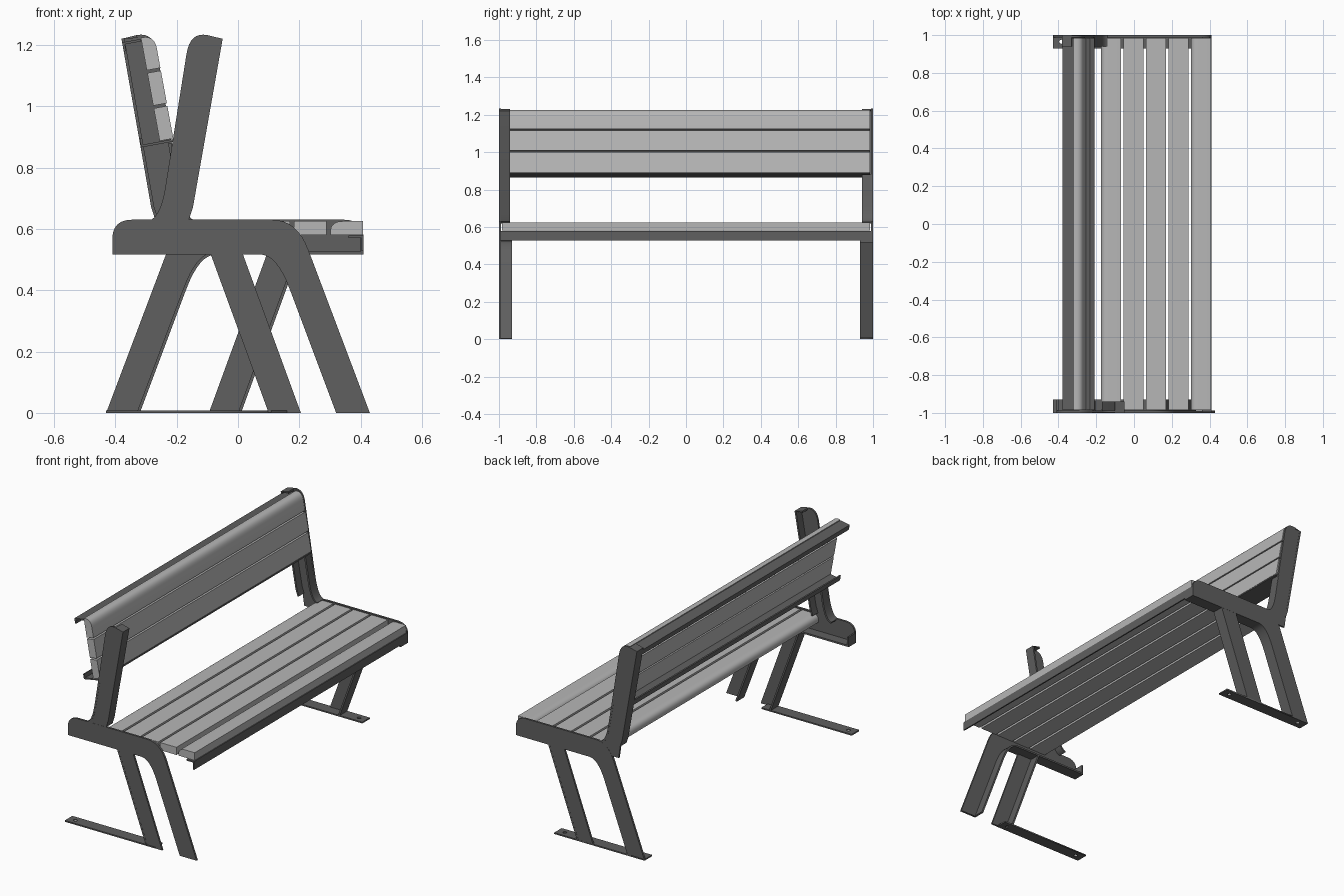
import bpy, bmesh, math
from mathutils import Vector

cube = bpy.data.objects.get("Cube")
if cube:
    bpy.data.objects.remove(cube, do_unlink=True)


def material(name, value):
    m = bpy.data.materials.new(name)
    m.use_nodes = True
    colour = (value, value, value, 1)
    m.diffuse_color = colour
    m.node_tree.nodes["Principled BSDF"].inputs["Base Color"].default_value = colour
    return m


STEEL = material("dark grey steel", 0.115)
SLAT = material("light grey slats", 0.47)


def prism(name, profile, y0, y1, mat, smooth=True):
    """Extrude an (x, z) outline along y."""
    bm = bmesh.new()
    face = bm.faces.new([bm.verts.new((x, y0, z)) for x, z in profile])
    out = bmesh.ops.extrude_face_region(bm, geom=[face])
    moved = [v for v in out["geom"] if isinstance(v, bmesh.types.BMVert)]
    bmesh.ops.translate(bm, verts=moved, vec=(0, y1 - y0, 0))
    bmesh.ops.recalc_face_normals(bm, faces=bm.faces)
    mesh = bpy.data.meshes.new(name)
    bm.to_mesh(mesh)
    bm.free()
    mesh.materials.append(mat)
    obj = bpy.data.objects.new(name, mesh)
    bpy.context.collection.objects.link(obj)
    if smooth:
        bpy.ops.object.select_all(action="DESELECT")
        obj.select_set(True)
        bpy.context.view_layer.objects.active = obj
        bpy.ops.object.shade_smooth_by_angle(angle=math.radians(30))
    return obj


def bend(a, c, b, n=8):
    """Rounded corner from a to b around control point c."""
    a, b, c = Vector(a), Vector(b), Vector(c)
    return [tuple(a * (1 - t) ** 2 + c * 2 * t * (1 - t) + b * t * t)
            for t in (i / n for i in range(n + 1))]


def ribbon(path, thick):
    """Outline of a strip lying to the left of a path."""
    pts = [Vector(p) for p in path]
    side = []
    for i, p in enumerate(pts):
        d = (pts[min(i + 1, len(pts) - 1)] - pts[max(i - 1, 0)]).normalized()
        side.append(p + Vector((-d.y, d.x)) * thick)
    return [tuple(p) for p in pts] + [tuple(p) for p in reversed(side)]


# Outlines shared by the two side frames
arch = [(0.32, 0)] + bend((0.17, 0.40), (0.127, 0.517), (0.07, 0.517))
bar = ([(-0.41, 0.517)] + bend((-0.41, 0.565), (-0.41, 0.63), (-0.345, 0.63))
       + bend((0.11, 0.63), (0.194, 0.63), (0.23, 0.53)) + [(0.43, 0)] + arch)
inner_leg = [(0.10, 0), (0.205, 0), (0.015, 0.52), (-0.09, 0.52)]
fillet = bend((-0.238, 0.73), (-0.255, 0.635), (-0.29, 0.628))
rear = [(-0.17, 0.56), (-0.16, 0.63), (-0.147, 0.67), (-0.05, 1.22)]
upright = (rear + bend((-0.10, 1.232), (-0.157, 1.243), (-0.168, 1.17))
           + fillet + [(-0.27, 0.56)])
rear_path = rear[1:] + [(-0.10, 1.232)]
front_path = [(-0.212, 0.88)] + fillet

PLATE, FLANGE, LIP = 0.012, 0.07, 0.01
for end, s in (("front", -1), ("back", 1)):
    def part(name, outline, centre, depth, start=0.0):
        pts = outline if s < 0 else [(2 * centre - x, z) for x, z in outline]
        prism(f"{end}_{name}", pts, s * (1 - start), s * (1 - depth), STEEL)

    # Flat side plates, each reversed about its own centre on the other end
    part("seat_bar_and_leg", bar, 0, PLATE)
    part("inner_leg", inner_leg, 0.055, PLATE, 0.0006)
    part("upright", upright, -0.215, PLATE, 0.0009)
    # Flanges folded inwards
    part("leg_flange", ribbon(arch, -LIP), 0, FLANGE)
    part("bar_flange", ribbon([(-0.41, 0.517), (0.08, 0.517)], LIP), 0, FLANGE)
    part("bar_end_flange", ribbon([(-0.41, 0.575), (-0.41, 0.517)], LIP), 0, FLANGE)
    part("inner_leg_flange", ribbon([(-0.09, 0.52), (0.10, 0)], LIP), 0.055, FLANGE)
    part("upright_rear_flange", ribbon(rear_path, LIP), -0.215, 0.06)
    part("upright_front_flange", ribbon(front_path, LIP), -0.215, 0.06)

    # Foot plate with a bolt hole near each end
    curve = bpy.data.curves.new(f"{end}_foot_plate", "CURVE")
    curve.dimensions = "2D"
    curve.fill_mode = "BOTH"
    curve.extrude = 0.004
    y_mid = s * 0.965
    loops = [[(-0.43, y_mid - 0.035), (0.16, y_mid - 0.035),
              (0.16, y_mid + 0.035), (-0.43, y_mid + 0.035)]]
    for hx in (-0.385, 0.115):
        loops.append([(hx + 0.011 * math.cos(a), y_mid + 0.011 * math.sin(a))
                      for a in (k * math.tau / 12 for k in range(12))])
    for loop in loops:
        spline = curve.splines.new("POLY")
        spline.points.add(len(loop) - 1)
        for p, (x, y) in zip(spline.points, loop):
            p.co = (x, y, 0, 1)
        spline.use_cyclic_u = True
    curve.materials.append(STEEL)
    foot = bpy.data.objects.new(curve.name, curve)
    foot.location.z = 0.004
    bpy.context.collection.objects.link(foot)

# Seat slats; the outermost two have a rounded back edge
END = 0.985
for i in range(5):
    x0, x1, z0, z1 = -0.175 + 0.119 * i, -0.069 + 0.119 * i, 0.58, 0.625
    back_edge = [(x0, z1)]
    if i in (0, 4):
        back_edge = bend((x0, z0 + 0.008), (x0, z1), (x0 + 0.04, z1))
    prism(f"seat_slat_{i + 1}", [(x1, z1), (x1, z0), (x0, z0)] + back_edge,
          -END, END, SLAT)

# Angle rail under the front of the seat
prism("seat_front_rail", [(0.41, 0.528), (0.41, 0.578), (0.36, 0.578),
                          (0.36, 0.57), (0.402, 0.57), (0.402, 0.528)],
      -0.995, 0.99, STEEL)


def lean(depth, height):
    """Point in the tilted plane of the backrest."""
    return (-0.211 - 0.984 * depth - 0.18 * height,
            0.895 - 0.18 * depth + 0.984 * height)


# Backrest slats; the top one has a rounded front edge
for i in range(3):
    h0, h1 = 0.117 * i, 0.117 * i + 0.108
    top = [lean(0, h1)]
    if i == 2:
        top = bend(lean(0, h1 - 0.045), lean(0, h1), lean(0.04, h1))
    prism(f"back_slat_{i + 1}",
          [lean(0.045, h0), lean(0, h0)] + top + [lean(0.045, h1)],
          -END, END, SLAT)

# Angle rails behind the backrest, one at the bottom and one at the top
for name, h, d, front in (("lower", -0.01, 1, 0.0), ("upper", 0.338, -1, 0.047)):
    outline = [(front, h), (0.108, h), (0.108, h + d * 0.03), (0.1, h + d * 0.03),
               (0.1, h + d * 0.008), (front, h + d * 0.008)]
    prism(f"backrest_{name}_rail", [lean(*p) for p in outline], -0.985, 0.985, STEEL)
